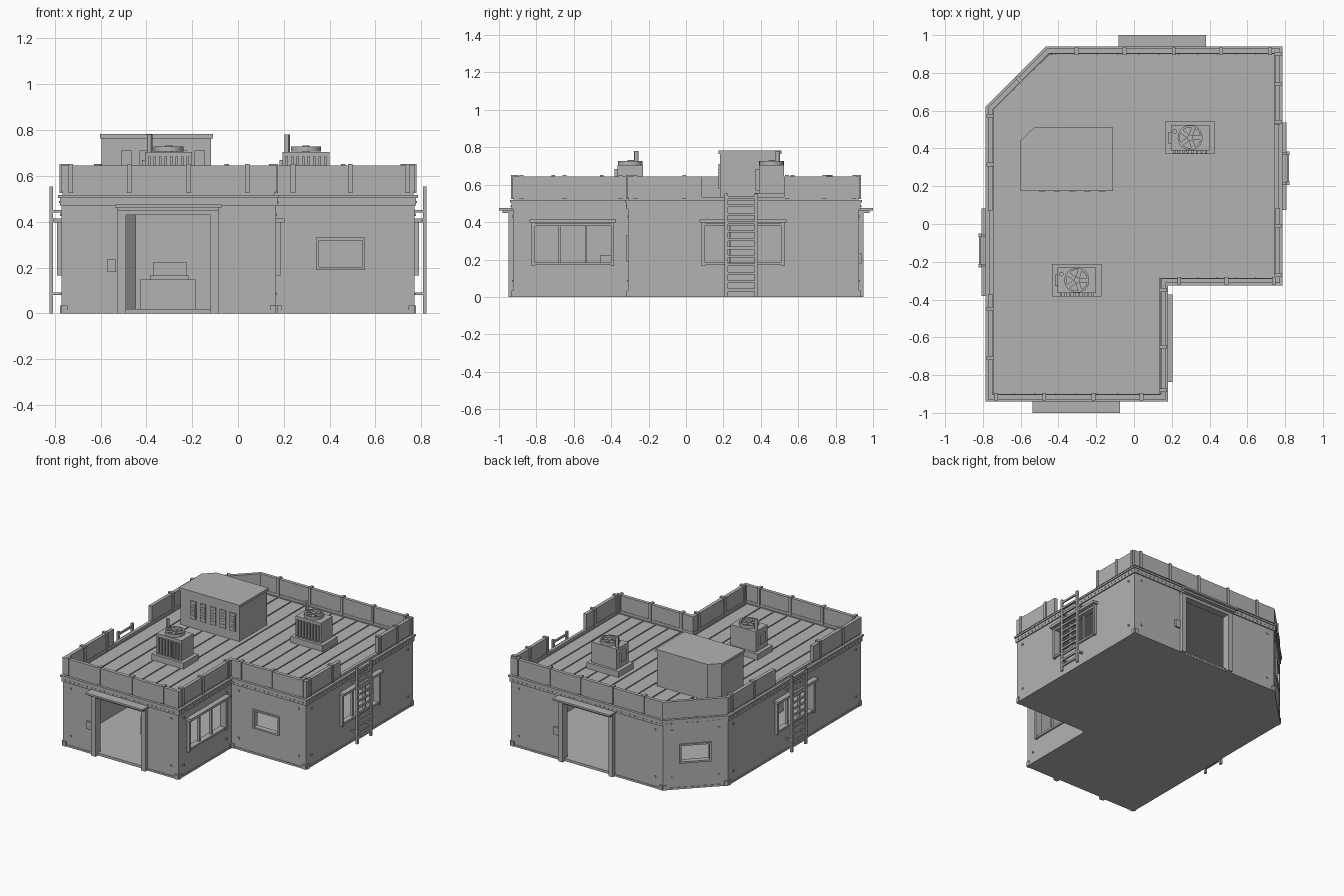
import bpy, bmesh, math
from mathutils import Matrix, Vector

if "Cube" in bpy.data.objects:
    bpy.data.objects.remove(bpy.data.objects["Cube"])

grey = bpy.data.materials.new("plain_grey")
grey.use_nodes = True
grey.diffuse_color = (0.45, 0.45, 0.45, 1)
grey.node_tree.nodes["Principled BSDF"].inputs["Base Color"].default_value = (0.45, 0.45, 0.45, 1)


# Helpers
def finish(name, bm, frame=Matrix()):
    bmesh.ops.recalc_face_normals(bm, faces=bm.faces)
    mesh = bpy.data.meshes.new(name)
    bm.to_mesh(mesh)
    bm.free()
    mesh.materials.append(grey)
    obj = bpy.data.objects.new(name, mesh)
    bpy.context.scene.collection.objects.link(obj)
    obj.matrix_world = frame
    return obj


def boxes(name, specs, frame=Matrix()):
    bm = bmesh.new()
    for x0, x1, y0, y1, z0, z1 in specs:
        m = Matrix.Translation(((x0 + x1) / 2, (y0 + y1) / 2, (z0 + z1) / 2))
        bmesh.ops.create_cube(bm, size=1, matrix=m @ Matrix.Diagonal((x1 - x0, y1 - y0, z1 - z0, 1)))
    return finish(name, bm, frame)


def offset(poly, d):
    out, pts = [], [Vector(p) for p in poly]
    for i, p in enumerate(pts):
        a = (p - pts[i - 1]).normalized()
        b = (pts[(i + 1) % len(pts)] - p).normalized()
        na, nb = Vector((a.y, -a.x)), Vector((b.y, -b.x))
        out.append(p + (na + nb) * d / (1 + na.dot(nb)))
    return out


def add_prism(bm, poly, z0, z1):
    low = [bm.verts.new((p[0], p[1], z0)) for p in poly]
    top = [bm.verts.new((p[0], p[1], z1)) for p in poly]
    bm.faces.new(low[::-1])
    bm.faces.new(top)
    for i in range(len(poly)):
        bm.faces.new((low[i - 1], low[i], top[i], top[i - 1]))


def prism(name, poly, z0, z1):
    bm = bmesh.new()
    add_prism(bm, poly, z0, z1)
    return finish(name, bm)


def ring(name, poly, outer, inner, z0, z1):
    bm = bmesh.new()
    loops = [[bm.verts.new((p.x, p.y, z)) for p in offset(poly, d)]
             for d, z in ((outer, z0), (outer, z1), (inner, z1), (inner, z0))]
    for k in range(4):
        for i in range(len(poly)):
            a, b = loops[k - 1], loops[k]
            bm.faces.new((a[i - 1], a[i], b[i], b[i - 1]))
    return finish(name, bm)


def cut(obj, cutters):
    for c in cutters:
        mod = obj.modifiers.new("opening", "BOOLEAN")
        mod.operation, mod.solver, mod.object = "DIFFERENCE", "EXACT", c
    bpy.context.view_layer.update()
    deps = bpy.context.evaluated_depsgraph_get()
    mesh = bpy.data.meshes.new_from_object(obj.evaluated_get(deps))
    obj.modifiers.clear()
    obj.data = mesh
    for c in cutters:
        bpy.data.objects.remove(c)


def lathe(name, profile, place, steps=24):
    bm = bmesh.new()
    vs = [bm.verts.new((r, 0, z)) for r, z in profile]
    es = [bm.edges.new(e) for e in zip(vs, vs[1:])]
    bmesh.ops.spin(bm, geom=vs + es, cent=(0, 0, 0), axis=(0, 0, 1), angle=math.tau, steps=steps)
    bmesh.ops.remove_doubles(bm, verts=bm.verts, dist=0.0001)
    obj = finish(name, bm, place)
    bpy.ops.object.select_all(action="DESELECT")
    obj.select_set(True)
    bpy.context.view_layer.objects.active = obj
    bpy.ops.object.shade_smooth_by_angle()


def frame(x, y, degrees):
    return Matrix.Translation((x, y, 0)) @ Matrix.Rotation(math.radians(degrees), 4, "Z")


def shift(wall, x):
    return WALLS[wall][0] @ Matrix.Translation((x, 0, 0))


# Footprint, and one local frame per wall (x along it, -y outward) with its ends and clamp positions
PLAN = [(-.77, -.925), (.165, -.925), (.165, -.31), (.77, -.31), (.77, .925), (-.46, .925), (-.77, .615)]
WALLS = {
    "front": (frame(0, -.925, 0), -.77, .165, (-.73, -.475, -.215, .04)),
    "step": (frame(.165, 0, 90), -.925, -.31, (-.88, -.65, -.35)),
    "notch": (frame(0, -.31, 0), .165, .77, (.24, .49, .74)),
    "right": (frame(.77, 0, 90), -.31, .925, (-.27, -.01, .54, .74, .9)),
    "back": (frame(0, .925, 180), -.77, .46, (-.72, -.46, -.21, .05, .305)),
    "left": (frame(-.77, 0, -90), -.615, .925, (-.57, -.315, .45, .71)),
    "chamfer": (frame(-.615, .77, -135), -.219, .219, (0,)),
}
DOORS = {"front": -.305, "back": -.15}
WIDE = {"step": -.605, "right": .305, "left": .15}
SMALL = {"notch": .448, "chamfer": 0}

# Walls with openings
cutters = [boxes("cutter", [(-.185, .185, -.1, .1, .02, .43)], shift(w, x)) for w, x in DOORS.items()]
cutters += [boxes("cutter", [(-.205, .205, -.1, .1, .18, .385)], shift(w, x)) for w, x in WIDE.items()]
cutters += [boxes("cutter", [(-.097, .097, -.1, .1, .2, .32)], shift(w, x)) for w, x in SMALL.items()]
walls = ring("walls", PLAN, 0, -.03, .01, .5)
cut(walls, cutters)
prism("floor", offset(PLAN, -.002), 0, .02)
prism("roof_slab", offset(PLAN, -.002), .485, .505)
ring("cornice_band", PLAN, .008, -.01, .47, .504)
ring("cornice_ledge", PLAN, .015, -.03, .504, .517)
ring("parapet_foot", PLAN, -.003, -.025, .505, .535)

# Roof planks running front to back
bm = bmesh.new()
edges = [-.745 + .11 * i for i in range(9)] + [.135 + .1017 * i for i in range(1, 7)]
for a, b in zip(edges, edges[1:]):
    a, b = a + .004, b - .004
    y0 = -.9 if b < .14 else -.285
    add_prism(bm, [(a, y0), (b, y0), (b, min(.9, b + 1.35)), (a, min(.9, a + 1.35))], .505, .512)
finish("roof_planks", bm)

# Parapet, open where the ladders arrive
parapet = ring("parapet", PLAN, .003, -.022, .53, .645)
cut(parapet, [boxes("cutter", [(-.22, .22, -.1, .1, .515, .7)], shift(w, WIDE[w])) for w in ("right", "left")])

# Trim repeated on every wall
for wall, (m, a, b, clamps) in WALLS.items():
    boxes(wall + "_parapet_clamps", [(x - .01, x + .01, -.01, .03, .525, .653) for x in clamps], m)
    boxes(wall + "_corner_feet", [(x, x + .025, -.008, .01, 0, .035) for x in (a, b - .025)], m)
    n = int((b - a) / .035)
    boxes(wall + "_cornice_rivets", [(a + .02 + i * .035, a + .028 + i * .035, -.012, 0, .482, .49)
                                     for i in range(n)], m)
    boxes(wall + "_bolts", [(x - .006, x + .006, -.006, .005, z - .006, z + .006)
                            for x in (a + .06, b - .06) for z in (.085, .43)], m)
    door = DOORS.get(wall)
    runs = [(a, b)] if door is None else [(a, door - .2), (door + .2, b)]
    boxes(wall + "_skirting", [(p, q, -.004, .01, 0, .014) for p, q in runs], m)
boxes("wall_seams", [(.17, .174, -.003, .01, .014, .47)], WALLS["chamfer"][0])

# Doorways
for wall, x in DOORS.items():
    m = shift(wall, x)
    boxes(wall + "_door_frame", [(-.22, -.185, -.025, .03, 0, .45), (.185, .22, -.025, .03, 0, .45),
                                 (-.21, .21, -.025, .03, .43, .455)], m)
    boxes(wall + "_door_hood", [(-.232, .232, -.075, .005, .463, .476), (-.222, .222, -.055, 0, .45, .463)], m)
    boxes(wall + "_door_switch", [(-.267, -.227, -.014, .005, .18, .235)], m)

# Wide windows with hood and three panes
for wall, x in WIDE.items():
    jambs = [(s * .212 - .009, s * .212 + .009, -.02, .03, .165, .4) for s in (-1, 1)]
    mullions = [(s * .07 - .006, s * .07 + .006, 0, .02, .18, .385) for s in (-1, 1)]
    rails = [(-.205, .205, -.012, .03, .17, .184), (-.205, .205, -.012, .03, .38, .395)]
    boxes(wall + "_window_frame", jambs + mullions + rails, shift(wall, x))
    boxes(wall + "_window_hood", [(-.232, .232, -.038, .005, .397, .415)], shift(wall, x))

# Small windows
for wall, x in SMALL.items():
    boxes(wall + "_window_frame", [(-.107, -.095, -.01, .03, .19, .33), (.095, .107, -.01, .03, .19, .33),
                                   (-.107, .107, -.01, .03, .19, .202), (-.107, .107, -.01, .03, .318, .33)],
          shift(wall, x))

# Ladders
for wall in ("right", "left"):
    m = shift(wall, WIDE[wall] - .01)
    rails = [(s * .08 - .009, s * .08 + .009, -.053, -.038, 0, .553) for s in (-1, 1)]
    ties = [(s * .08 - .006, s * .08 + .006, -.04, .005, z, z + .012) for s in (-1, 1) for z in (.08, .44)]
    rungs = [(-.075, .075, -.051, -.04, z, z + .014) for z in (.03 + .045 * i for i in range(12))]
    boxes(wall + "_ladder", rails + ties + rungs, m)

# Roof hut with vents
HUT = [(-.595, .182), (-.117, .182), (-.117, .503), (-.527, .503), (-.595, .437)]
prism("hut_walls", HUT, .505, .765)
prism("hut_roof", offset(HUT, .007), .763, .782)
for i in range(5):
    x = -.51 + .08 * i
    boxes("hut_vent", [(x, x + .045, .174, .185, .58, .71)] +
          [(x + .006, x + .039, .171, .18, z, z + .008) for z in (.6 + .02 * k for k in range(5))])

# Rooftop cooling units
for x, y in ((.297, .457), (-.303, -.298)):
    m = Matrix.Translation((x, y, 0))
    boxes("cooler_plinth", [(-.13, .13, -.087, .087, .505, .555)], m)
    boxes("cooler_body", [(-.102, .102, -.068, .068, .555, .705), (-.115, -.1, -.03, .03, .6, .67)], m)
    boxes("cooler_fins", [(f - .006, f + .006, -.085, -.06, .57, .685) for f in
                          (-.084 + .024 * k for k in range(8))], m)
    lathe("cooler_fan_ring", [(.055, .706), (.066, .706), (.066, .728), (.055, .728), (.055, .706)], m)
    lathe("cooler_fan_hub", [(0, .7), (.016, .7), (.016, .732), (0, .732)], m, 12)
    for k in range(5):
        boxes("cooler_fan_blade", [(.01, .056, -.011, .011, .717, .722)],
              m @ Matrix.Rotation(math.tau * k / 5, 4, "Z"))
    lathe("cooler_pipe", [(0, .7), (.012, .7), (.012, .78), (0, .78)],
          m @ Matrix.Translation((-.082, .033, 0)), 12)

# Desk and console inside
boxes("desk", [(-.425, -.185, -.52, -.34, .02, .148), (-.385, -.215, -.48, -.38, .148, .165)])
boxes("console", [(-.372, -.225, -.46, -.4, .165, .225)])
